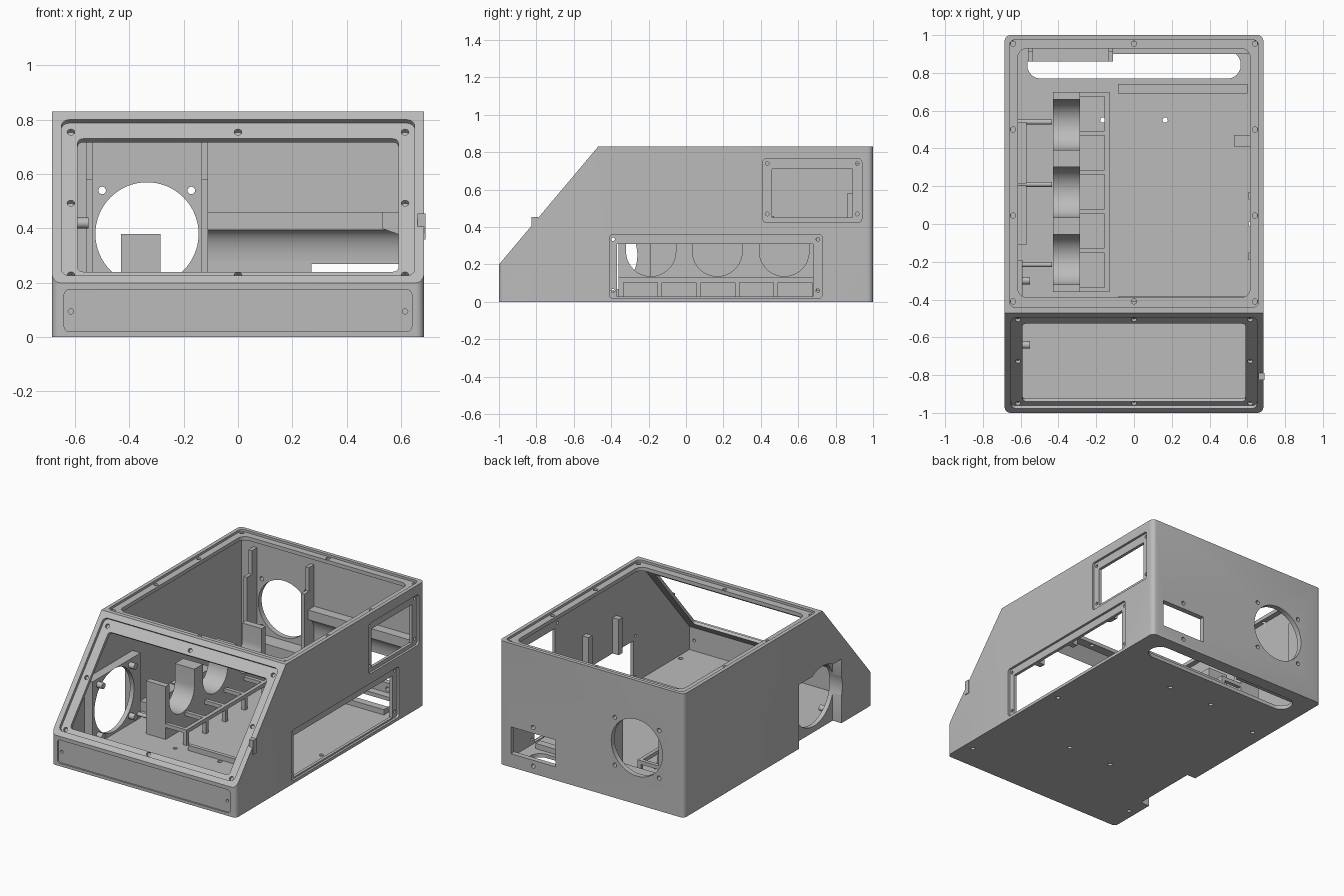
import bpy, bmesh, math
from mathutils import Matrix, Vector

cube = bpy.data.objects.get("Cube")
if cube:
    bpy.data.objects.remove(cube, do_unlink=True)

grey = bpy.data.materials.new("plain grey")
grey.use_nodes = True
grey.diffuse_color = (0.5, 0.5, 0.5, 1)
grey.node_tree.nodes["Principled BSDF"].inputs["Base Color"].default_value = grey.diffuse_color

W, H, T, FLOOR = 0.685, 0.83, 0.035, 0.025


def frame(u, v, origin=(0, 0, 0)):
    """Matrix for drawing in a plane: local x = u, local y = v, local z = normal."""
    u, v = Vector(u).normalized(), Vector(v).normalized()
    m = Matrix((u, v, u.cross(v))).transposed().to_4x4()
    m.translation = origin
    return m


TOP = Matrix.Identity(4)
SIDE = frame((0, 1, 0), (0, 0, 1))             # normal +x
FRONT = frame((1, 0, 0), (0, 0, 1))            # normal -y
SLOPE = frame((1, 0, 0), (0, 0.53, 0.63), (0, -1, 0.2))


def rect(x0, x1, y0, y1, r=0.0):
    if r == 0:
        return [(x0, y0), (x1, y0), (x1, y1), (x0, y1)]
    pts = []
    corners = [(x1 - r, y1 - r), (x0 + r, y1 - r), (x0 + r, y0 + r), (x1 - r, y0 + r)]
    for k, (cx, cy) in enumerate(corners):
        for i in range(7):
            a = (k + i / 6) * math.pi / 2
            pts.append((cx + r * math.cos(a), cy + r * math.sin(a)))
    return pts


def circle(x, y, r, n=16):
    return [(x + r * math.cos(2 * math.pi * i / n), y + r * math.sin(2 * math.pi * i / n))
            for i in range(n)]


def solid(name, *prisms):
    """One object from prisms given as (plane, outline, start, end)."""
    bm = bmesh.new()
    for plane, pts, a, b in prisms:
        low = [bm.verts.new(plane @ Vector((x, y, a))) for x, y in pts]
        high = [bm.verts.new(plane @ Vector((x, y, b))) for x, y in pts]
        bm.faces.new(low[::-1])
        bm.faces.new(high)
        for i in range(len(pts)):
            j = (i + 1) % len(pts)
            bm.faces.new((low[i], low[j], high[j], high[i]))
    mesh = bpy.data.meshes.new(name)
    bm.to_mesh(mesh)
    bm.free()
    mesh.materials.append(grey)
    obj = bpy.data.objects.new(name, mesh)
    bpy.context.collection.objects.link(obj)
    return obj


def box(x0, x1, y0, y1, z0, z1):
    return (TOP, rect(x0, x1, y0, y1), z0, z1)


def combine(obj, operation, *prisms):
    """Cut prisms from an object, or add them to it."""
    tool = solid("tool", *prisms)
    tool.hide_render = True
    mod = obj.modifiers.new("shape", "BOOLEAN")
    mod.operation, mod.solver, mod.object = operation, "EXACT", tool
    bpy.context.view_layer.update()
    mesh = bpy.data.meshes.new_from_object(
        obj.evaluated_get(bpy.context.evaluated_depsgraph_get()))
    obj.modifiers.clear()
    obj.data = mesh
    bpy.data.objects.remove(tool, do_unlink=True)


# Outer case: wedge-fronted block with rounded upright corners
case = solid("case", (SIDE, [(-1, 0), (1, 0), (1, H), (-0.47, H), (-1, 0.2)], -W, W))
bm = bmesh.new()
bm.from_mesh(case.data)
upright = [e for e in bm.edges
           if abs((e.verts[0].co - e.verts[1].co).normalized().z) > 0.99]
bmesh.ops.bevel(bm, geom=upright, offset=0.03, segments=5, profile=0.5, affect="EDGES")
bm.to_mesh(case.data)
bm.free()

# Hollow inside, then the thick fan panel on the right wall
combine(case, "DIFFERENCE", (SIDE, [(-1 + T, FLOOR), (1 - T, FLOOR), (1 - T, 0.79),
                                    (-0.45, 0.79), (-1 + T, 0.18)], T - W, W - T))
combine(case, "UNION", box(-0.66, -0.59, -0.7, -0.19, 0.01, 0.46))

# Shallow seats for the lids, windows and front plate, and the fan pocket
combine(case, "DIFFERENCE",
        (TOP, rect(-0.66, 0.66, -0.44, 0.975, 0.03), 0.815, 0.85),
        (SLOPE, rect(-0.65, 0.65, 0.035, 0.785, 0.03), -0.02, 0.02),
        (FRONT, rect(-0.64, 0.64, 0.02, 0.175, 0.02), 0.99, 1.02),
        (SIDE, rect(0.41, 0.94, 0.425, 0.765, 0.02), W - 0.015, W + 0.02),
        (SIDE, rect(-0.41, 0.73, 0.02, 0.36, 0.02), W - 0.015, W + 0.02),
        box(-0.75, -0.62, -0.67, -0.22, -0.05, 0.43))

# Through openings: lids, windows, fan holes, rear socket, floor slot
combine(case, "DIFFERENCE",
        (TOP, rect(-0.615, 0.615, -0.39, 0.93, 0.05), 0.75, 0.9),
        (SLOPE, rect(-0.59, 0.59, 0.07, 0.71, 0.02), -0.055, 0.03),
        (SIDE, rect(0.46, 0.89, 0.45, 0.71), 0.63, 0.75),
        (SIDE, rect(-0.37, 0.68, 0.03, 0.31), 0.63, 0.75),
        (SIDE, circle(-0.47, 0.25, 0.21, 64), -0.75, -0.55),
        (FRONT, circle(-0.335, 0.38, 0.19, 64), -1.1, -0.94),
        (FRONT, rect(0.27, 0.6, 0.09, 0.27), -1.1, -0.94),
        (TOP, rect(-0.565, 0.565, 0.77, 0.915, 0.07), -0.1, 0.1))

# Screw holes
R = 0.014
holes = [(TOP, circle(x, y, R), 0.77, 0.9)
         for x in (-0.64, 0, 0.64) for y in (-0.41, 0.045, 0.5, 0.955)
         if x or y in (-0.41, 0.955)]
holes += [(SLOPE, circle(x, y, R), -0.038, 0.03)
          for x in (-0.615, 0, 0.615) for y in (0.055, 0.4, 0.742) if x or y != 0.4]
holes += [(FRONT, circle(x, 0.095, 0.01), 0.94, 1.1) for x in (-0.615, 0.615)]
holes += [(FRONT, circle(x, z, R), -1.1, -0.94) for x in (-0.5, -0.172) for z in (0.22, 0.54)]
holes += [(FRONT, circle(0.435, z, R), -1.1, -0.94) for z in (0.05, 0.31)]
holes += [(SIDE, circle(y, z, 0.01), 0.6, 0.75) for y in (0.435, 0.915) for z in (0.47, 0.74)]
holes += [(SIDE, circle(y, z, 0.01), 0.6, 0.75) for y in (-0.39, 0.705) for z in (0.06, 0.335)]
holes += [(TOP, circle(x, y, R), -0.1, 0.1) for x in (-0.165, 0.165) for y in (-0.43, 0.55)]
holes += [(TOP, circle(x, y, R), -0.1, 0.1)
          for x, y in ((0.62, 0), (0.62, -0.83), (-0.63, -0.8), (-0.59, 0.45))]
combine(case, "DIFFERENCE", *holes)

# Cradle for three small fans: open-topped round seats between towers
cradle = solid("fan_cradle", box(-0.43, -0.285, -0.36, 0.70, FLOOR, 0.38))
for y in (-0.1875, 0.1675, 0.525):
    combine(cradle, "DIFFERENCE", (SIDE, circle(y, 0.27, 0.133, 48), -0.5, -0.2))
    combine(cradle, "DIFFERENCE", box(-0.5, -0.2, y - 0.133, y + 0.133, 0.27, 0.5))

# Ladder-like rack beside the cradle
steps = [-0.36 + i * 0.207 for i in range(6)]
solid("rack_rail", box(-0.155, -0.13, -0.36, 0.70, 0.105, 0.13))
solid("rack_bars", *[box(-0.285, -0.155, y, y + 0.025, 0.105, 0.13) for y in steps])
solid("rack_legs", *[box(-0.155, -0.13, y, y + 0.025, FLOOR, 0.105) for y in steps])

# Right wall brackets and pegs
solid("right_brackets", box(-0.655, -0.57, 0.215, 0.54, FLOOR, 0.09),
      box(-0.655, -0.57, -0.11, 0.205, FLOOR, 0.09))
solid("right_pegs", *[(SIDE, circle(y, 0.06, 0.013), -0.65, -0.435) for y in (-0.215, 0.21, 0.54)])
solid("panel_pegs", *[(SIDE, circle(-0.47 + a, 0.25 + b, 0.02), -0.595, -0.55)
                      for a in (-0.17, 0.17) for b in (-0.17, 0.17)])

# Rear fan guides with stepped posts and a sill
for name, x in (("right_fan_guide", -0.56), ("left_fan_guide", -0.135)):
    solid(name, (SIDE, [(0.86, FLOOR), (0.97, FLOOR), (0.97, 0.74), (0.91, 0.74),
                        (0.91, 0.58), (0.86, 0.58)], x, x + 0.025))
solid("fan_sill", box(-0.54, -0.13, 0.86, 0.97, FLOOR, 0.17))

# Rear shelf with a hollow curve below it
curve = [(0.9 + 0.065 * math.sin(a), 0.28 + 0.115 * math.cos(a))
         for a in [i * math.pi / 16 for i in range(9)]]
solid("rear_shelf", (SIDE, [(0.97, 0.28), (0.97, 0.46), (0.9, 0.46)] + curve, -0.11, 0.65))

# Floor rails, left wall posts, bracket and latch tab
solid("floor_rails", box(-0.085, 0.6, 0.69, 0.74, FLOOR, 0.06),
      box(-0.085, 0.6, -0.41, -0.385, FLOOR, 0.06))
solid("left_posts", *[box(0.605, 0.655, y, y + 0.04, 0.31, 0.55) for y in (-0.19, 0.13)])
solid("left_bracket", (FRONT, [(0.53, 0.46), (0.53, 0.4), (0.6, 0.375), (0.655, 0.375),
                               (0.655, 0.46)], -0.47, -0.41))
solid("latch_tab", box(0.66, 0.69, -0.825, -0.79, 0.36, 0.455))

# Recalculate outward faces and smooth the curved walls
for obj in [o for o in bpy.context.scene.objects if o.type == "MESH"]:
    bpy.ops.object.select_all(action="DESELECT")
    obj.select_set(True)
    bpy.context.view_layer.objects.active = obj
    bm = bmesh.new()
    bm.from_mesh(obj.data)
    bmesh.ops.recalc_face_normals(bm, faces=bm.faces)
    bm.to_mesh(obj.data)
    bm.free()
    bpy.ops.object.shade_smooth_by_angle(angle=math.radians(30))
